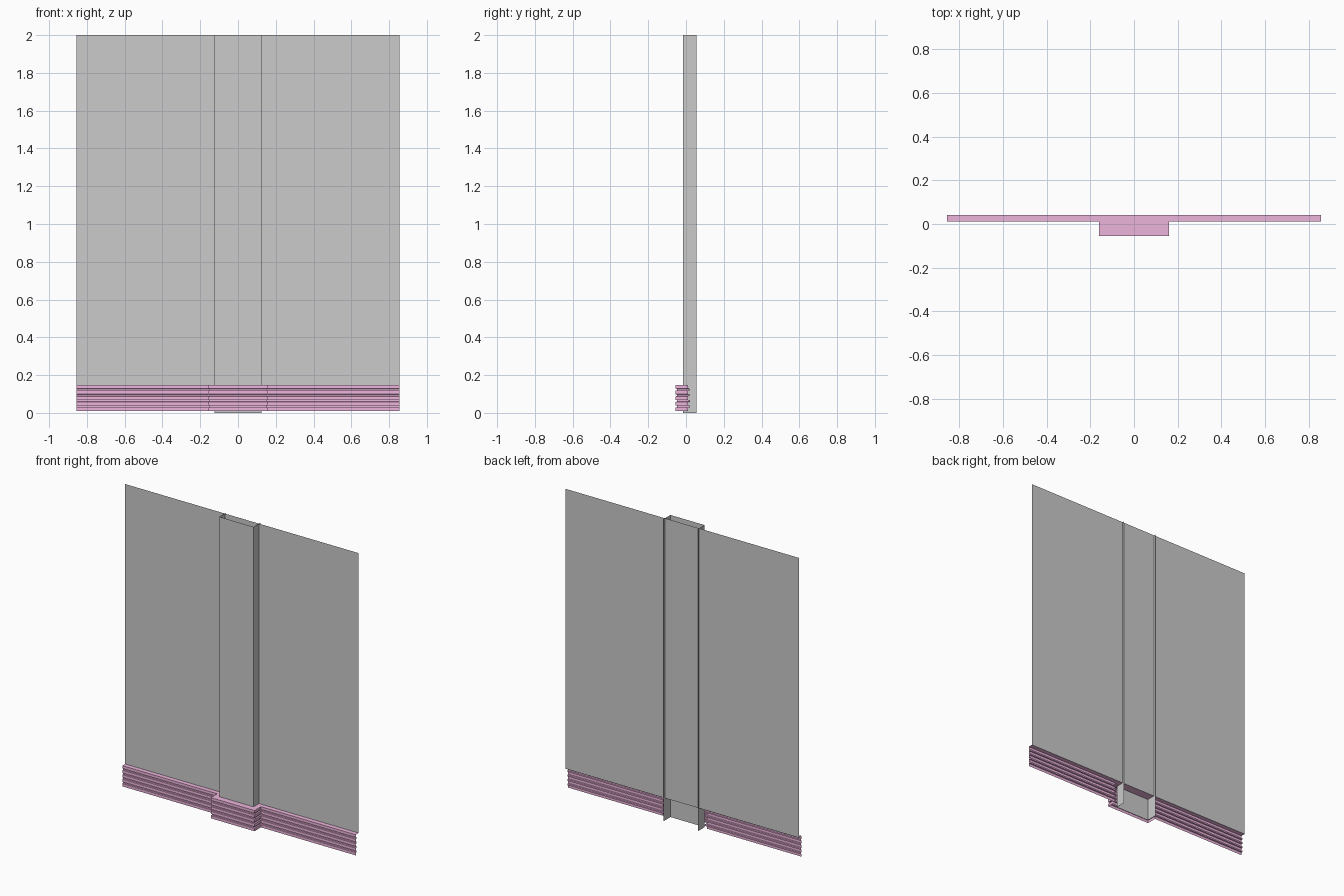
import bpy, bmesh

if "Cube" in bpy.data.objects:
    bpy.data.objects.remove(bpy.data.objects["Cube"])

HALF_W = 0.855      # half width of wall and skirting
WALL_Y = 0.041      # plane of the wall sheet
SKIRT_TOP = 0.147


def make_object(name, bm, material=None):
    mesh = bpy.data.meshes.new(name)
    bm.to_mesh(mesh)
    bm.free()
    obj = bpy.data.objects.new(name, mesh)
    bpy.context.collection.objects.link(obj)
    if material:
        mesh.materials.append(material)
    return obj


def extrude_path(name, points, z0, z1):
    """Vertical sheet standing on an open plan path."""
    bm = bmesh.new()
    low = [bm.verts.new((x, y, z0)) for x, y in points]
    high = [bm.verts.new((x, y, z1)) for x, y in points]
    for i in range(len(points) - 1):
        bm.faces.new((low[i], low[i + 1], high[i + 1], high[i]))
    return make_object(name, bm)


# Flat wall sheet ending on top of the skirting
extrude_path("wall_panel", [(-HALF_W, WALL_Y), (HALF_W, WALL_Y)], SKIRT_TOP, 2.0)

# Open channel pilaster running down to the floor
extrude_path("pilaster",
             [(-0.125, 0.055), (-0.125, -0.016), (0.125, -0.016), (0.125, 0.055)],
             0.0, 2.0)


def skirting_plan(inset):
    """Skirting outline stepping out around the pilaster, mirrored in x."""
    wing, front, side = 0.011 + inset, -0.056 + inset, 0.16 - inset
    half = [(-HALF_W, wing), (-side, wing), (-side, front)]
    return half + [(-x, y) for x, y in reversed(half)]


# Ridged skirting profile: five ridges with four grooves between them
RIDGES, BOTTOM, GROOVE_H, DEPTH = 5, 0.01, 0.011, 0.009
ridge_h = (SKIRT_TOP - BOTTOM - (RIDGES - 1) * GROOVE_H) / RIDGES
profile = []
z = BOTTOM
for i in range(RIDGES):
    profile += [(0.0, z), (0.0, z + ridge_h)]
    z += ridge_h
    if i < RIDGES - 1:
        profile += [(DEPTH, z + 0.001), (DEPTH, z + GROOVE_H - 0.001)]
        z += GROOVE_H

pink = bpy.data.materials.new("pink")
pink.diffuse_color = (0.85, 0.46, 0.72, 1.0)
pink.use_nodes = True
pink.node_tree.nodes["Principled BSDF"].inputs["Base Color"].default_value = pink.diffuse_color

bm = bmesh.new()
rows = [[bm.verts.new((x, y, h)) for x, y in skirting_plan(d)] for d, h in profile]
for a, b in zip(rows, rows[1:]):
    for i in range(len(a) - 1):
        bm.faces.new((a[i], a[i + 1], b[i + 1], b[i]))
# Flat top reaching back to the wall
top = rows[-1]
back = [bm.verts.new((x, WALL_Y, SKIRT_TOP)) for x in (HALF_W, -HALF_W)]
bm.faces.new(top + back)
make_object("skirting", bm, pink)
